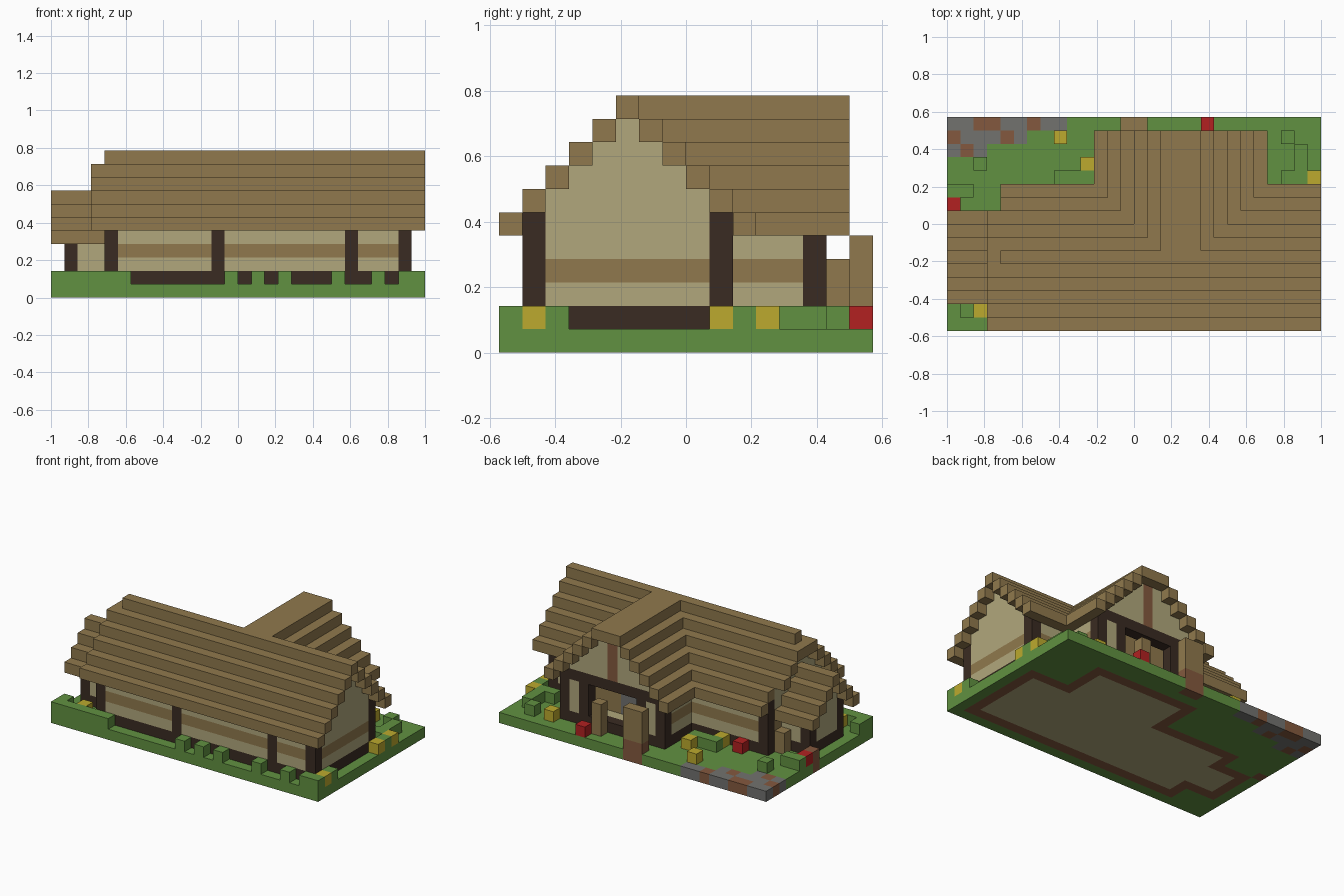
import bpy
import bmesh

cube = bpy.data.objects.get("Cube")
if cube:
    bpy.data.objects.remove(cube, do_unlink=True)

U = 1 / 14            # block size
NX, NY = 28, 16       # plot size in blocks


def linear(c):
    c /= 255
    return c / 12.92 if c <= 0.04045 else ((c + 0.055) / 1.055) ** 2.4


def material(name, rgb):
    m = bpy.data.materials.new(name)
    m.use_nodes = True
    col = tuple(linear(c) for c in rgb) + (1.0,)
    m.diffuse_color = col
    m.node_tree.nodes["Principled BSDF"].inputs["Base Color"].default_value = col
    return m


MATS = {
    "wood": material("plank wood", (144, 121, 77)),
    "plaster": material("cream plaster", (177, 167, 124)),
    "dark": material("dark timber", (58, 43, 34)),
    "green": material("grass green", (97, 145, 65)),
    "yellow": material("petal yellow", (188, 170, 46)),
    "red": material("petal red", (178, 33, 33)),
    "grey": material("stone grey", (114, 114, 111)),
    "brown": material("earth brown", (132, 89, 62)),
}
cells = {}            # block position -> (part, colour)


def fill(part, colour, xs, ys, zs):
    """Fill an inclusive range of blocks; a single number means one layer."""
    def span(r):
        return range(r, r + 1) if isinstance(r, int) else range(r[0], r[1] + 1)
    for i in span(xs):
        for j in span(ys):
            for k in span(zs):
                cells[i, j, k] = (part, colour)


# Roof heights
def main_roof(j):
    return 10 - abs(j - 5)


def wing_roof(i):
    return 10 - max(0, abs(i - 17) - 1)


def annex_roof(j):
    return 7 - abs(j - 5)


def indoors(i, j):
    return ((4 <= i <= 26 and 1 <= j <= 9) or (12 <= i <= 22 and 9 <= j <= 13)
            or (1 <= i <= 4 and 3 <= j <= 7))


# Ground, floor and foundation ring
fill("ground", "green", (0, NX - 1), (0, NY - 1), 0)
for i in range(NX):
    for j in range(NY):
        if indoors(i, j):
            edge = not all(indoors(i + a, j + b) for a in (-1, 0, 1) for b in (-1, 0, 1))
            if edge:
                fill("footing", "brown", i, j, 0)
                fill("foundation", "dark", i, j, 1)
            else:
                fill("floor", "plaster", i, j, (0, 1))

# Stone path in the back corner, with earth patches
for j, end in ((15, 8), (14, 5), (13, 2)):
    fill("path", "grey", (0, end), j, 0)
for i, j in ((2, 15), (3, 15), (6, 15), (0, 14), (4, 14), (1, 13)):
    fill("path_earth", "brown", i, j, 0)


# Long walls with a plank band
def wall(xs, ys):
    fill("walls", "plaster", xs, ys, (2, 5))
    fill("wall_band", "wood", xs, ys, 3)


wall((4, 26), 1)
wall((4, 11), 9)
wall((23, 26), 9)
for i in (12, 22):
    wall(i, (9, 13))

# Main gables
for i in (4, 26):
    for j in range(1, 10):
        fill("walls", "plaster", i, j, (2, main_roof(j) - 1))
        fill("wall_band", "wood", i, j, 3)

# Wing gable with porch opening, beam and king post
for i in range(12, 23):
    if wing_roof(i) > 6:
        fill("wing_gable", "plaster", i, 13, (6, wing_roof(i) - 1))
    fill("wing_beam", "dark", i, 13, 5)
fill("king_post", "brown", 17, 13, (6, 9))
for i, colour in ((13, "plaster"), (14, "dark"), (20, "dark"), (21, "plaster")):
    fill("porch_side", colour, i, 13, (2, 4))
fill("inner_wall", "wood", (13, 21), 11, (2, 5))
fill("door", "grey", (16, 17), 11, (2, 3))

# Annex walls
for j in range(3, 8):
    fill("annex_wall", "plaster", 1, j, (2, annex_roof(j) - 1))
for j in (3, 7):
    fill("annex_wall", "plaster", (2, 3), j, (2, 4))
    fill("annex_post", "dark", 1, j, (2, 4))

# Timber posts
for i in (4, 12, 22, 26):
    fill("posts", "dark", i, 1, (2, 5))
for i in (4, 26):
    fill("posts", "dark", i, 9, (2, 5))
for i in (12, 22):
    fill("posts", "dark", i, 13, (2, 5))

# Stepped roofs
for i in range(3, NX):
    for j in range(15):
        heights = []
        if j <= 10 and not (i == 3 and j >= 9):
            heights.append(main_roof(j) - (1 if i == 3 and j == 5 else 0))
        if j >= 6 and 11 <= i <= 23:
            heights.append(wing_roof(i))
        if heights:
            fill("roof", "wood", i, j, max(heights))
for j in range(2, 9):
    fill("annex_roof", "wood", (0, 3), j, annex_roof(j))

# Porch stand and benches
fill("porch_step", "brown", (13, 14), 15, (0, 1))
fill("porch_stand", "wood", (13, 14), 15, (2, 4))
fill("porch_bench", "wood", 18, 14, (2, 3))
fill("porch_bench", "wood", 18, 14, 1)
fill("annex_bench", "wood", 3, 8, (1, 2))
fill("annex_step", "brown", 0, 8, (0, 1))

# Hedges and flowers
for xs, ys in (((0, 5), 0), (13, 0), (15, 0), (17, 0), (21, 0), (24, 0), ((26, 27), 0),
               (0, 1), (27, 2), (27, 10), (25, 14), (26, 12), ((25, 26), 11), (26, 13),
               (2, 12), ((0, 1), 10), ((8, 10), 11)):
    fill("hedges", "green", xs, ys, 1)
for i, j in ((2, 1), (27, 1), (27, 9), (27, 11), (8, 14), (10, 12), (8, 10), (23, 14)):
    fill("yellow_flowers", "yellow", i, j, 1)
for i, j in ((19, 15), (0, 9), (6, 10)):
    fill("red_flowers", "red", i, j, 1)

# One mesh per part and colour, made of the exposed block faces
groups = {}
for pos, key in cells.items():
    groups.setdefault(key, []).append(pos)
for (part, colour), blocks in groups.items():
    bm = bmesh.new()
    for pos in blocks:
        for axis in range(3):
            for side in (0, 1):
                step = [0, 0, 0]
                step[axis] = 2 * side - 1
                if tuple(p + s for p, s in zip(pos, step)) in cells:
                    continue
                b, c = (axis + 1) % 3, (axis + 2) % 3
                ring = []
                for u, v in ((0, 0), (1, 0), (1, 1), (0, 1)):
                    p = list(pos)
                    p[axis] += side
                    p[b] += u
                    p[c] += v
                    ring.append(bm.verts.new(((p[0] - NX / 2) * U, (p[1] - NY / 2) * U, p[2] * U)))
                bm.faces.new(ring if side else ring[::-1])
    bmesh.ops.remove_doubles(bm, verts=bm.verts, dist=U / 100)
    mesh = bpy.data.meshes.new(part)
    bm.to_mesh(mesh)
    bm.free()
    mesh.materials.append(MATS[colour])
    bpy.context.collection.objects.link(bpy.data.objects.new(part, mesh))
